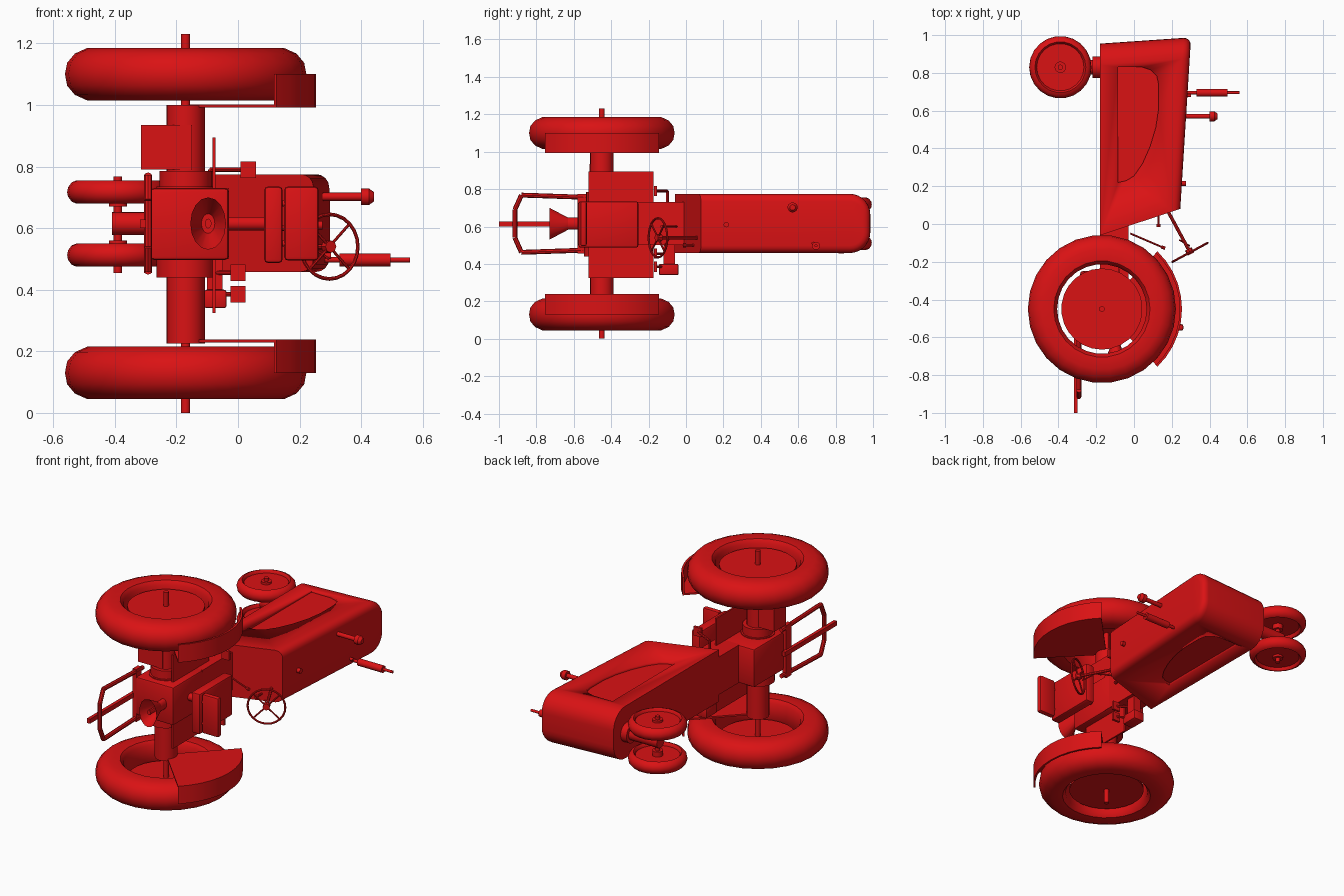
import bpy, bmesh, math
from mathutils import Vector, Matrix

if "Cube" in bpy.data.objects:
    bpy.data.objects.remove(bpy.data.objects["Cube"])

red = bpy.data.materials.new("tractor_red")
red.diffuse_color = (0.70, 0.006, 0.007, 1)
red.use_nodes = True
red.node_tree.nodes["Principled BSDF"].inputs["Base Color"].default_value = red.diffuse_color
MID = 0.615  # mirror plane: the tractor lies on its side, its up is +x, its nose is +y


def finish(name, bm, angle=35):
    bmesh.ops.recalc_face_normals(bm, faces=bm.faces)
    me = bpy.data.meshes.new(name)
    bm.to_mesh(me)
    bm.free()
    me.materials.append(red)
    for p in me.polygons:
        p.use_smooth = True
    me.set_sharp_from_angle(angle=math.radians(angle))
    ob = bpy.data.objects.new(name, me)
    bpy.context.collection.objects.link(ob)
    return ob


def add_rod(bm, a, b, r0, r1=None, n=14, caps=True):
    a, b = Vector(a), Vector(b)
    d = b - a
    m = Matrix.Translation((a + b) / 2) @ d.to_track_quat('Z', 'Y').to_matrix().to_4x4()
    bmesh.ops.create_cone(bm, cap_ends=caps, segments=n, radius1=r0,
                          radius2=r0 if r1 is None else r1, depth=d.length, matrix=m)


def rods(name, items, n=14):
    bm = bmesh.new()
    for it in items:
        add_rod(bm, *it, n=n)
    return finish(name, bm)


def box(name, x0, x1, y0, y1, z0, z1, bevel=0):
    bm = bmesh.new()
    m = Matrix.Translation(((x0 + x1) / 2, (y0 + y1) / 2, (z0 + z1) / 2)) @ Matrix.Diagonal((x1 - x0, y1 - y0, z1 - z0, 1))
    bmesh.ops.create_cube(bm, size=1, matrix=m)
    if bevel:
        bmesh.ops.bevel(bm, geom=bm.edges[:], offset=bevel, segments=2, profile=0.5, affect='EDGES')
    return finish(name, bm)


def add_prism(bm, pts, z0, z1):
    f = bm.faces.new([bm.verts.new((x, y, z0)) for x, y in pts])
    g = bmesh.ops.extrude_face_region(bm, geom=[f])["geom"]
    bmesh.ops.translate(bm, vec=(0, 0, z1 - z0), verts=[v for v in g if isinstance(v, bmesh.types.BMVert)])


def wheel(name, cx, cy, z0, side, profile, n):
    """Lathed closed profile of (radius, depth from the outer side)."""
    bm = bmesh.new()
    rings = []
    for i in range(n):
        a = 2 * math.pi * i / n
        rings.append([bm.verts.new((cx + r * math.cos(a), cy + r * math.sin(a), z0 + side * d)) for r, d in profile])
    k = len(profile)
    for i in range(n):
        p, q = rings[i], rings[(i + 1) % n]
        for j in range(k):
            bm.faces.new((p[j], p[(j + 1) % k], q[(j + 1) % k], q[j]))
    return finish(name, bm, 40)


# Hood: side outline pulled across the width, rounded nose and top edges
bm = bmesh.new()
add_prism(bm, [(-0.18, 0.955), (0.302, 0.988), (0.245, 0.08), (-0.18, -0.06)], 0.458, 0.775)
bm.normal_update()
nose = [e for e in bm.edges if all(v.co.y > 0.9 for v in e.verts)
        and abs(e.verts[0].co.x - e.verts[1].co.x) > 0.1]
bmesh.ops.bevel(bm, geom=nose, offset=0.11, segments=7, profile=0.5, affect='EDGES')
bmesh.ops.recalc_face_normals(bm, faces=bm.faces)
top = [e for e in bm.edges if sum(f.normal.x > 0.9 for f in e.link_faces) == 1
       and not any(f.normal.y < -0.5 for f in e.link_faces)]
bmesh.ops.bevel(bm, geom=top, offset=0.04, segments=4, profile=0.5, affect='EDGES')
hood = finish("hood", bm)

# Recessed side panels of the hood
panel = [(-0.085, 0.83), (0.045, 0.83), (0.09, 0.815), (0.12, 0.785), (0.13, 0.74), (0.13, 0.61),
         (0.115, 0.51), (0.085, 0.41), (0.045, 0.32), (0.0, 0.255), (-0.04, 0.23), (-0.085, 0.22)]
bm = bmesh.new()
add_prism(bm, panel, 0.43, 0.473)
add_prism(bm, panel, 0.76, 0.80)
cutter = finish("panel_cutter", bm)
cutter.hide_render = True
cutter.hide_set(True)
mod = hood.modifiers.new("panels", 'BOOLEAN')
mod.operation, mod.object, mod.solver = 'DIFFERENCE', cutter, 'EXACT'

# Hood fittings: exhaust, air intake, filler cap
rods("exhaust", [((0.28, 0.695, 0.497), (0.34, 0.695, 0.497), 0.009),
                 ((0.33, 0.695, 0.497), (0.495, 0.695, 0.497), 0.021),
                 ((0.49, 0.695, 0.497), (0.558, 0.695, 0.497), 0.008)])
rods("air_intake", [((0.27, 0.57, 0.702), (0.41, 0.57, 0.702), 0.013),
                    ((0.40, 0.57, 0.702), (0.425, 0.57, 0.702), 0.027),
                    ((0.425, 0.57, 0.702), (0.442, 0.57, 0.702), 0.027, 0.015)])
rods("filler_cap", [((0.24, 0.215, 0.61), (0.275, 0.215, 0.61), 0.014)])
rods("hood_knob", [((0.28, 0.68, 0.51), (0.302, 0.68, 0.51), 0.009)])

# Gearbox, rear housing and differential
box("gearbox", -0.18, -0.03, -0.3, 0.0, 0.50, 0.73)
box("rear_housing", -0.285, -0.03, -0.58, -0.25, 0.497, 0.73, 0.012)
ax, ay = -0.17, -0.45
rods("differential", [((ax, ay, 0.44), (ax, ay, 0.735), 0.095), ((ax, ay, 0.735), (ax, ay, 0.785), 0.085)], 20)
rods("axle_housing", [((ax, ay, 0.225), (ax, ay, 1.0), 0.063)], 20)
rods("rear_axle", [((ax, ay, 0.0), (ax, ay, 1.23), 0.015)])
box("side_box", -0.315, -0.15, -0.515, -0.40, 0.79, 0.935)
box("platform", -0.083, -0.073, -0.52, -0.175, 0.325, 0.895)

# Rear wheels, front wheels and fenders, one per side
tyre = [(0.237, 0.025), (0.255, 0.003), (0.32, 0.0), (0.36, 0.018), (0.385, 0.048), (0.392, 0.085),
        (0.385, 0.122), (0.36, 0.152), (0.32, 0.17), (0.255, 0.167), (0.237, 0.145)]
small = [(0.125, 0.012), (0.135, 0.0), (0.15, 0.006), (0.162, 0.022), (0.165, 0.038),
         (0.162, 0.053), (0.15, 0.069), (0.135, 0.075), (0.125, 0.063)]
fx, fy = -0.39, 0.83
arc = [math.radians(-46 + 92 * i / 10) for i in range(11)]


def on_arc(r, angles):
    return [(ax + r * math.cos(a), ay + r * math.sin(a)) for a in angles]


for label, s in (("lower", 1), ("upper", -1)):
    def zz(z):
        return MID + s * (z - MID)
    wheel(label + "_rear_tyre", ax, ay, zz(0.045), s, tyre, 26)
    rods(label + "_rear_wheel_disc", [((ax, ay, zz(0.085)), (ax, ay, zz(0.10)), 0.215)], 26)
    wheel(label + "_front_tyre", fx, fy, zz(0.475), s, small, 22)
    rods(label + "_front_wheel_disc", [((fx, fy, zz(0.493)), (fx, fy, zz(0.53)), 0.127),
                                       ((fx, fy, zz(0.48)), (fx, fy, zz(0.56)), 0.03)], 22)
    bm = bmesh.new()
    add_prism(bm, [(ax, ay)] + on_arc(0.42, arc), zz(0.228), zz(0.238))
    add_prism(bm, on_arc(0.424, arc) + on_arc(0.412, arc[::-1]), zz(0.13), zz(0.238))
    finish(label + "_fender", bm)

# Front axle and its post
rods("front_axle", [((fx, fy, 0.455), (fx, fy, 0.768), 0.014)])
rods("front_post", [((-0.41, fy, MID), (-0.17, fy, MID), 0.038),
                    ((-0.22, fy, MID), (-0.17, fy, MID), 0.058)], 16)

# Seat
box("seat_cushion", 0.085, 0.145, -0.575, -0.255, 0.487, 0.735, 0.012)
box("seat_back", 0.15, 0.262, -0.565, -0.53, 0.495, 0.735, 0.012)
rods("seat_post", [((-0.04, -0.42, MID), (0.09, -0.42, MID), 0.022),
                   ((0.13, -0.545, 0.55), (0.17, -0.55, 0.55), 0.01),
                   ((0.13, -0.545, 0.68), (0.17, -0.55, 0.68), 0.01)])

# Steering wheel: ring, spokes and column
c = Vector((0.297, -0.15, 0.54))
u, w = Vector((0.88, 0.475, 0)), Vector((0, 0, 1))
ring = [c + 0.105 * (u * math.cos(i * math.pi / 12) + w * math.sin(i * math.pi / 12)) for i in range(24)]
parts = [(ring[i], ring[(i + 1) % 24], 0.006) for i in range(24)]
parts += [(c, ring[i], 0.005) for i in (3, 9, 15, 21)]
axis = Vector((-0.475, 0.88, 0))
parts += [(c - axis * 0.01, c + axis * 0.02, 0.02), (c, c + axis * 0.26, 0.009),
          ((0.24, -0.085, 0.54), (0.295, -0.115, 0.50), 0.004)]
rods("steering_wheel", parts, 8)

# Levers and pedals
rods("gear_levers", [((-0.02, -0.05, 0.60), (0.155, -0.125, 0.60), 0.005),
                     ((0.145, -0.121, 0.60), (0.165, -0.129, 0.60), 0.009),
                     ((0.13, 0.07, 0.50), (0.13, -0.01, 0.50), 0.006),
                     ((0.13, 0.0, 0.50), (0.13, -0.015, 0.50), 0.011)], 8)
for name, x, z in (("brake_pedal_outer", 0.0, 0.385), ("brake_pedal_inner", 0.0, 0.455), ("clutch_pedal", 0.033, 0.79)):
    box(name, x - 0.025, x + 0.025, -0.17, -0.155, z - 0.027, z + 0.027)
    rods(name + "_arm", [((x, -0.16, z), (-0.09, -0.1, z), 0.007),
                         ((-0.09, -0.1, z), (-0.09, -0.1, MID), 0.008)], 8)

# Side bowl below the platform
box("side_bowl", -0.11, -0.037, -0.145, -0.04, 0.34, 0.40, 0.008)
box("side_bowl_arm", -0.10, -0.05, -0.12, -0.06, 0.39, 0.51)

# Rear drive shaft with flared shield
bm = bmesh.new()
add_rod(bm, (0, -0.73, MID), (0, -0.63, MID), 0.085, 0.032, 16, False)
add_rod(bm, (0, -0.63, MID), (0, -0.57, MID), 0.032, 0.032, 16)
add_rod(bm, (0, -0.72, MID), (0, -0.6, MID), 0.016, 0.016, 10)
bmesh.ops.scale(bm, vec=(0.68, 1, 1), verts=bm.verts)
bmesh.ops.translate(bm, vec=(-0.097, 0, 0), verts=bm.verts)
finish("drive_shaft_shield", bm)

# Drawbar and its frame
box("drawbar", -0.318, -0.298, -1.0, -0.5, 0.60, 0.628)
path = [(-0.5, 0.755), (-0.88, 0.768), (-0.915, 0.69), (-0.915, 0.54), (-0.88, 0.462), (-0.5, 0.475)]
rods("drawbar_frame", [((-0.292, *p), (-0.292, *q), 0.013) for p, q in zip(path, path[1:])], 8)
box("drawbar_crossbar", -0.305, -0.28, -0.58, -0.53, 0.455, 0.775)
